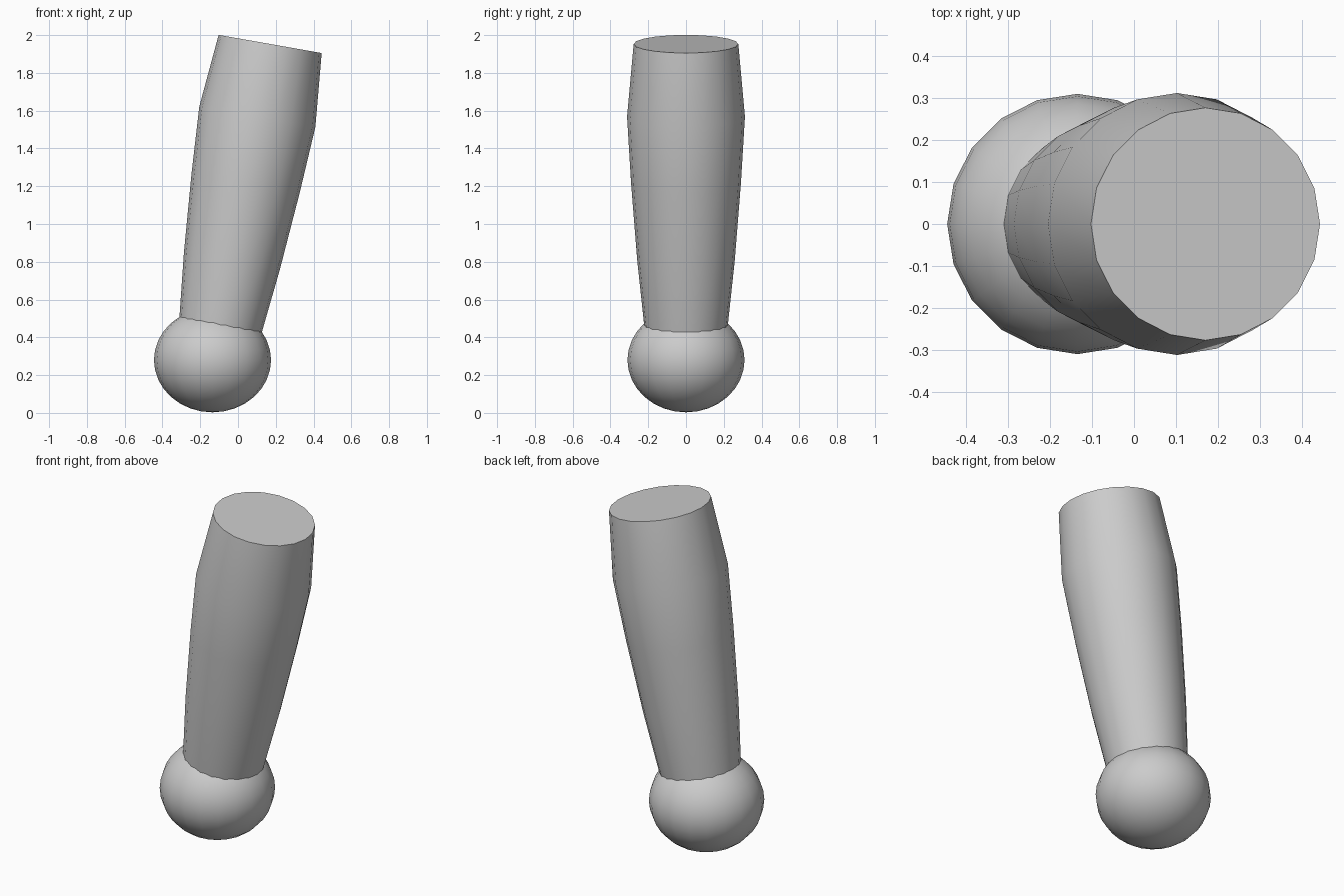
import bpy, bmesh, math
from mathutils import Matrix, Vector

cube = bpy.data.objects.get("Cube")
if cube:
    bpy.data.objects.remove(cube, do_unlink=True)

SIDES = 20
TILT = Matrix.Rotation(math.radians(10), 4, 'Y')

grey = bpy.data.materials.new("plain grey")
grey.use_nodes = True
colour = (0.6, 0.6, 0.6, 1)
grey.diffuse_color = colour
grey.node_tree.nodes["Principled BSDF"].inputs["Base Color"].default_value = colour


def finish(bm, name):
    bmesh.ops.recalc_face_normals(bm, faces=bm.faces)
    mesh = bpy.data.meshes.new(name)
    bm.to_mesh(mesh)
    bm.free()
    mesh.materials.append(grey)
    obj = bpy.data.objects.new(name, mesh)
    bpy.context.collection.objects.link(obj)
    bpy.ops.object.select_all(action='DESELECT')
    obj.select_set(True)
    bpy.context.view_layer.objects.active = obj
    bpy.ops.object.shade_smooth_by_angle(angle=math.radians(35))
    return obj


# Flattened ball at the lower end
bm = bmesh.new()
bmesh.ops.create_uvsphere(bm, u_segments=SIDES, v_segments=16, radius=1)
bmesh.ops.scale(bm, vec=(0.31, 0.31, 0.277), verts=bm.verts)
bmesh.ops.translate(bm, vec=(-0.135, 0, 0.28), verts=bm.verts)
finish(bm, "ball_end")

# Leaning limb: (distance along axis, radius), capped at both ends
profile = [(-0.1, 0.208), (0, 0.221), (0.35, 0.258), (0.77, 0.291),
           (1.125, 0.312), (1.516, 0.277)]
bm = bmesh.new()
rings = []
for height, radius in profile:
    ring = []
    for i in range(SIDES):
        a = math.tau * i / SIDES
        ring.append(bm.verts.new((radius * math.cos(a), radius * math.sin(a), height)))
    rings.append(ring)
for low, high in zip(rings, rings[1:]):
    for i in range(SIDES):
        j = (i + 1) % SIDES
        bm.faces.new((low[i], low[j], high[j], high[i]))
bm.faces.new(rings[0][::-1])
bm.faces.new(rings[-1])
bm.transform(Matrix.Translation(Vector((-0.093, 0, 0.46))) @ TILT)
finish(bm, "limb")
